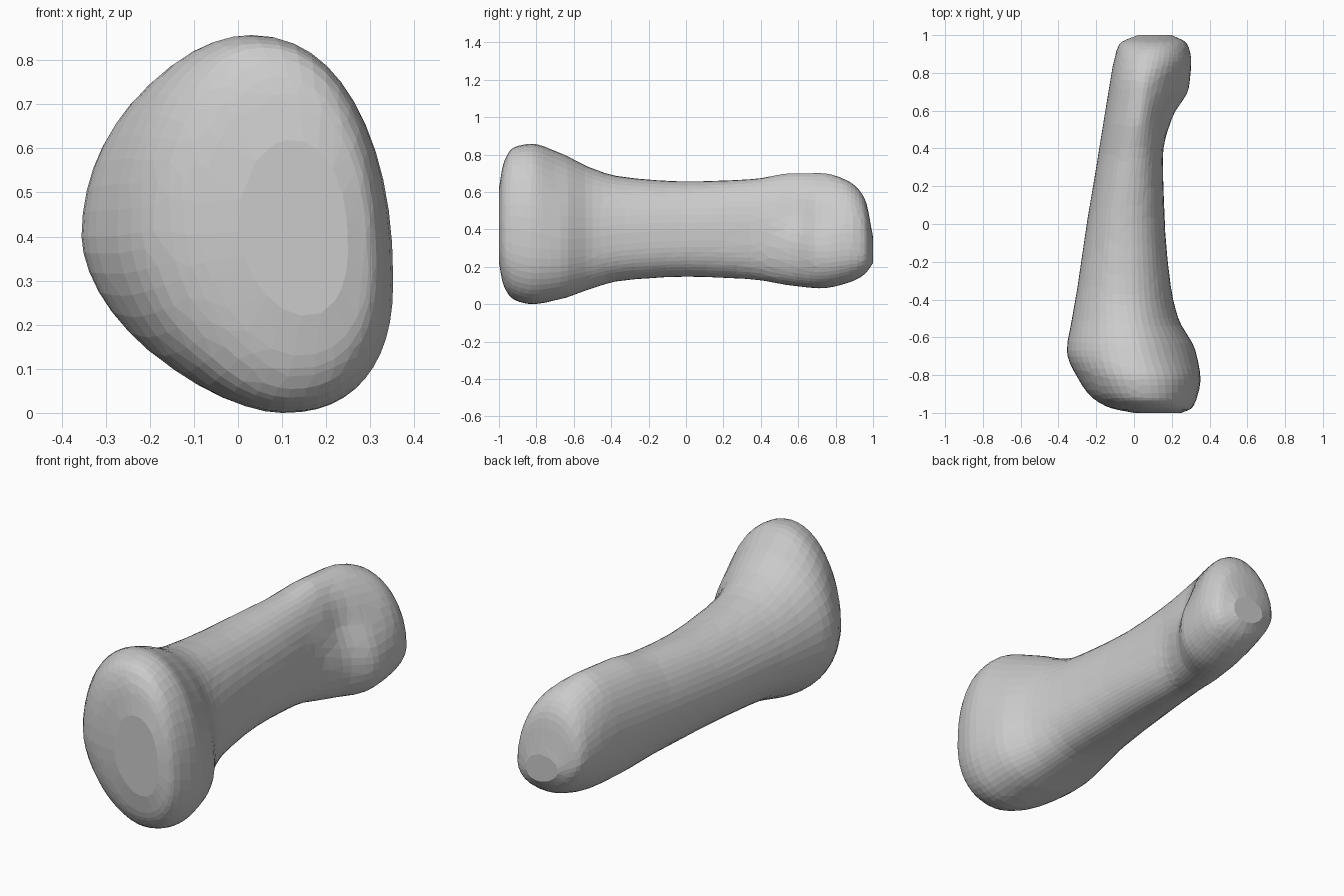
import bpy, bmesh, math

if "Cube" in bpy.data.objects:
    bpy.data.objects.remove(bpy.data.objects["Cube"])

# Cross-sections along the bone:
# y, left x, its z, right x, its z, top x, top z, bottom x, bottom z, upper-right fullness
SECTIONS = [
    (-1.00, 0.00, 0.42, 0.25, 0.38, 0.12, 0.62, 0.15, 0.22, 2.2),
    (-0.975, -0.12, 0.42, 0.305, 0.34, 0.08, 0.755, 0.13, 0.10, 2.2),
    (-0.92, -0.22, 0.41, 0.333, 0.32, 0.05, 0.838, 0.11, 0.025, 2.2),
    (-0.82, -0.295, 0.40, 0.352, 0.30, 0.03, 0.857, 0.10, 0.00, 2.15),
    (-0.67, -0.355, 0.40, 0.325, 0.29, 0.00, 0.807, 0.09, 0.027, 1.9),
    (-0.50, -0.328, 0.40, 0.235, 0.30, -0.03, 0.725, 0.05, 0.085, 2.0),
    (-0.35, -0.302, 0.40, 0.198, 0.32, -0.05, 0.682, 0.02, 0.125, 2.2),
    (0.00, -0.25, 0.40, 0.163, 0.34, -0.05, 0.656, 0.00, 0.147, 2.3),
    (0.35, -0.192, 0.40, 0.153, 0.34, -0.01, 0.668, 0.02, 0.133, 2.3),
    (0.56, -0.158, 0.40, 0.202, 0.30, 0.03, 0.699, 0.06, 0.10, 1.7),
    (0.72, -0.132, 0.40, 0.290, 0.28, 0.05, 0.70, 0.10, 0.085, 1.6),
    (0.86, -0.107, 0.38, 0.303, 0.29, 0.07, 0.662, 0.12, 0.112, 1.9),
    (0.955, -0.075, 0.35, 0.28, 0.28, 0.09, 0.565, 0.13, 0.16, 2.0),
    (1.00, 0.02, 0.30, 0.20, 0.28, 0.11, 0.36, 0.13, 0.22, 2.0),
]
RING = 48
STEPS = 5


def slopes(values):
    """Monotone slopes, so the profile never overshoots its points."""
    d = [b - a for a, b in zip(values, values[1:])]
    mid = [2 * a * b / (a + b) if a * b > 0 else 0 for a, b in zip(d, d[1:])]
    return [d[0]] + mid + [d[-1]]


def smooth_column(values):
    m, out = slopes(values), []
    for i in range(len(values) - 1):
        for s in range(STEPS):
            t = s / STEPS
            out.append((2*t**3 - 3*t**2 + 1) * values[i] + (t**3 - 2*t**2 + t) * m[i]
                       + (3*t**2 - 2*t**3) * values[i+1] + (t**3 - t**2) * m[i+1])
    return out + [values[-1]]


def ring_points(sec):
    """Four superellipse quarters joining right, top, left and bottom extremes."""
    y, xl, zl, xr, zr, xt, zt, xb, zb, n_ur = sec
    pts = []
    for k in range(RING):
        a = 2 * math.pi * k / RING
        c, s = math.cos(a), math.sin(a)
        cx, top = (xt, True) if s >= 0 else (xb, False)
        right = c >= 0
        cz = zr if right else zl
        n = (n_ur if right else 2.0) if top else (2.35 if right else 1.75)
        u, w = abs(c) ** (2 / n), abs(s) ** (2 / n)
        pts.append((cx + ((xr if right else xl) - cx) * u, y,
                    cz + ((zt if top else zb) - cz) * w))
    return pts


# Bone body: skin the smoothed sections and close both ends
bm = bmesh.new()
rows = zip(*(smooth_column(col) for col in zip(*SECTIONS)))
rings = [[bm.verts.new(p) for p in ring_points(r)] for r in rows]
for a, b in zip(rings, rings[1:]):
    for k in range(RING):
        j = (k + 1) % RING
        bm.faces.new((a[k], a[j], b[j], b[k]))
for ring in (rings[0], rings[-1]):
    face = bm.faces.new(ring)
    bmesh.ops.poke(bm, faces=[face])

# Shallow hollow on the right side of the head
for v in bm.verts:
    d2 = ((v.co.y - 0.62) / 0.11) ** 2 + ((v.co.z - 0.48) / 0.10) ** 2
    if v.co.x > 0.05:
        v.co.x -= 0.025 * math.exp(-d2)

# Even out the kinks between quarters
bmesh.ops.recalc_face_normals(bm, faces=bm.faces[:])
mesh = bpy.data.meshes.new("bone")
bm.to_mesh(mesh)
bm.free()
bone = bpy.data.objects.new("bone", mesh)
bpy.context.collection.objects.link(bone)

# Irregular flat facets, like a reduced scan
reduce = bone.modifiers.new("facets", 'DECIMATE')
reduce.ratio = 0.45
